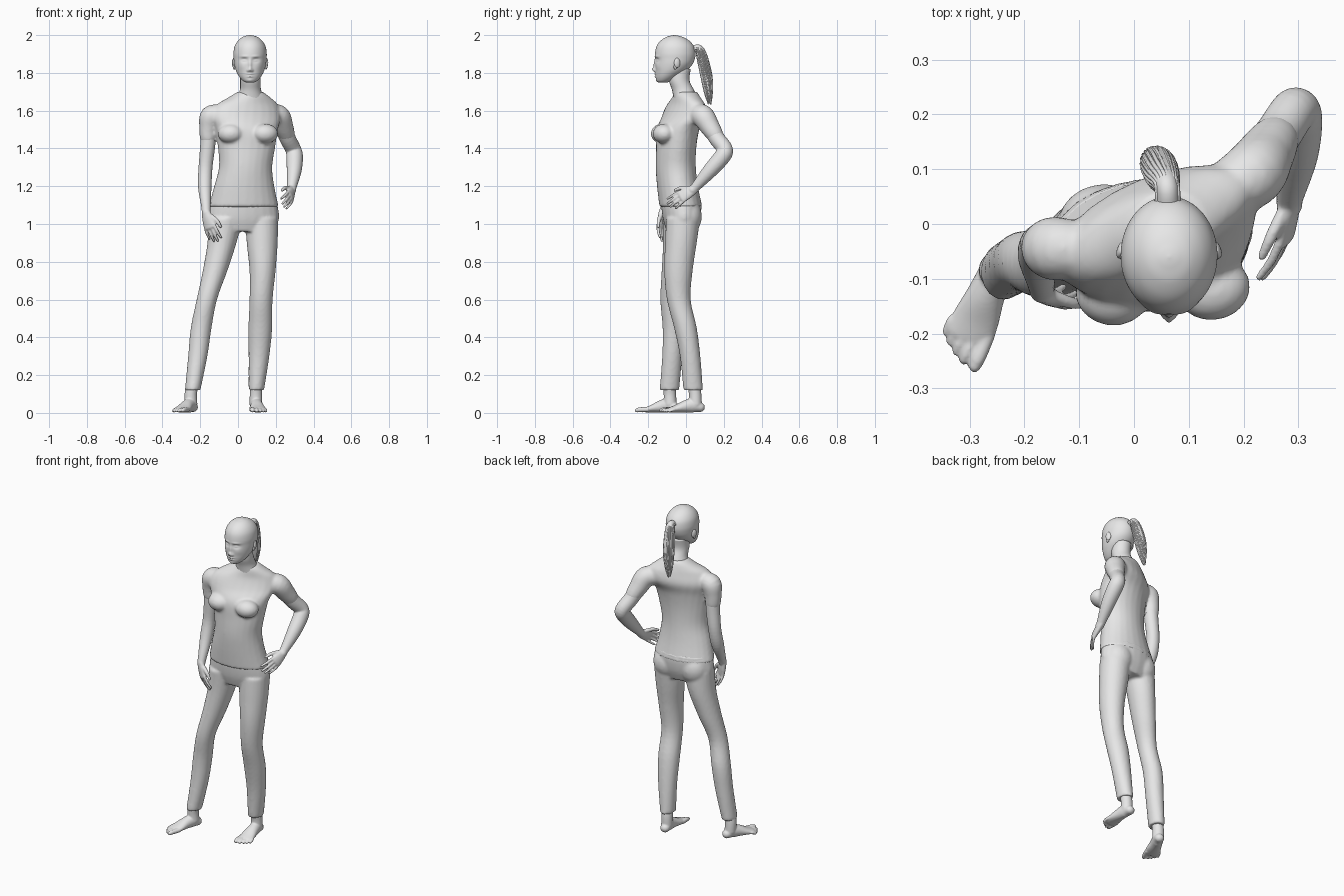
import bpy, bmesh, math, random
from mathutils import Vector, Matrix

random.seed(4)
grey = bpy.data.materials.new("plain grey")
grey.diffuse_color = (0.8, 0.8, 0.8, 1)


def spline(rows, steps):
    """Catmull-Rom through rows of numbers."""
    out = []
    for i in range(len(rows) - 1):
        p0, p1 = rows[max(i - 1, 0)], rows[i]
        p2, p3 = rows[i + 1], rows[min(i + 2, len(rows) - 1)]
        for k in range(steps):
            t = k / steps
            out.append([b + .5 * t * (c - a + t * (2 * a - 5 * b + 4 * c - d + t * (3 * (b - c) + d - a)))
                        for a, b, c, d in zip(p0, p1, p2, p3)])
    return out + [list(rows[-1])]


def tube(bm, rows, flat=False, ref=(1, .2, 0), n=24, steps=5):
    """Loft of ellipses; rows are x, y, z, half width, half depth, yaw in degrees.
    flat keeps rings level, otherwise they follow the path and the ends are rounded."""
    full = []
    for r in rows:
        r = list(r)
        full.append(r + [r[3], 0] if len(r) == 4 else r + [0] * (6 - len(r)))
    full = spline(full, steps)
    pts = [Vector(r[:3]) for r in full]
    rings = []
    for i, r in enumerate(full):
        if flat:
            a = math.radians(r[5])
            u, v = Vector((math.cos(a), math.sin(a), 0)), Vector((-math.sin(a), math.cos(a), 0))
            t = Vector((0, 0, 1))
        else:
            t = (pts[min(i + 1, len(pts) - 1)] - pts[max(i - 1, 0)]).normalized()
            u = Vector(ref)
            u = (u - t * u.dot(t)).normalized()
            v = t.cross(u)
        rings.append((pts[i], u * r[3], v * r[4], t, r[4]))
    if not flat:
        for end in (0, -1):
            p, u, v, t, rad = rings[end]
            sign = -1 if end == 0 else 1
            for a in (.5, 1.0, 1.45):
                ring = (p + t * sign * rad * math.sin(a), u * math.cos(a), v * math.cos(a), t, rad)
                rings.insert(0, ring) if end == 0 else rings.append(ring)
    loops = [[bm.verts.new(p + u * math.cos(6.283185 * k / n) + v * math.sin(6.283185 * k / n))
              for k in range(n)] for p, u, v, _, _ in rings]
    for a, b in zip(loops, loops[1:]):
        for k in range(n):
            bm.faces.new((a[k], a[(k + 1) % n], b[(k + 1) % n], b[k]))
    bm.faces.new(loops[0][::-1])
    bm.faces.new(loops[-1])


def blob(bm, loc, size, yaw=0):
    m = Matrix.Translation(loc) @ Matrix.Rotation(math.radians(yaw), 4, 'Z') @ Matrix.Diagonal((*size, 1))
    bmesh.ops.create_uvsphere(bm, u_segments=24, v_segments=14, radius=1, matrix=m)


def finish(name, bm, voxel=0, smooth=0):
    """Turn the bmesh into an object, optionally fusing its parts into one skin."""
    bmesh.ops.recalc_face_normals(bm, faces=bm.faces)
    for f in bm.faces:
        f.smooth = True
    me = bpy.data.meshes.new(name)
    bm.to_mesh(me)
    bm.free()
    me.materials.append(grey)
    ob = bpy.data.objects.new(name, me)
    bpy.context.collection.objects.link(ob)
    if voxel:
        m = ob.modifiers.new("fuse", 'REMESH')
        m.mode, m.voxel_size, m.use_smooth_shade = 'VOXEL', voxel, True
    if smooth:
        m = ob.modifiers.new("soften", 'SMOOTH')
        m.factor, m.iterations = .5, smooth
    return ob


# Shirt: torso, bust and two sleeves
bm = bmesh.new()
tube(bm, [(.03, -.027, 1.09, .187, .113, 5), (.033, -.045, 1.2, .16, .108, 6), (.04, -.054, 1.3, .142, .106, 7),
          (.045, -.052, 1.4, .152, .105, 9), (.045, -.042, 1.5, .17, .108, 14), (.042, -.012, 1.57, .195, .098, 22),
          (.05, .0, 1.63, .175, .08, 24), (.06, .002, 1.67, .115, .07, 18), (.065, .0, 1.7, .065, .06, 5)], flat=True)
blob(bm, (-.04, -.128, 1.478), (.068, .058, .052), -8)
blob(bm, (.145, -.118, 1.478), (.068, .058, .052), 12)
tube(bm, [(-.09, -.045, 1.58, .05), (-.142, -.045, 1.57, .059), (-.157, -.042, 1.51, .049), (-.159, -.04, 1.46, .044)])
tube(bm, [(.15, .05, 1.58, .05), (.213, .088, 1.572, .06), (.24, .126, 1.515, .053), (.256, .152, 1.475, .046)])
finish("shirt", bm, .008, 6)

# Trousers: pelvis, seat and two legs
bm = bmesh.new()
tube(bm, [(.03, -.026, 1.13, .172, .106, 5), (.03, -.024, 1.08, .184, .105, 5), (.03, -.024, 1.02, .186, .096, 5),
          (.032, -.026, .96, .145, .075, 5)], flat=True)
blob(bm, (-.055, -.005, 1.04), (.085, .078, .095))
blob(bm, (.12, .008, 1.04), (.085, .076, .095))
tube(bm, [(-.065, -.035, 1.03, .09, .09), (-.085, -.038, .9, .077, .084), (-.122, -.058, .75, .065, .071),
          (-.165, -.08, .6, .054, .056), (-.195, -.068, .45, .055, .056), (-.213, -.073, .3, .051, .053),
          (-.24, -.088, .12, .041, .052)], flat=True)
tube(bm, [(.125, -.015, 1.03, .088, .09), (.128, -.027, .9, .082, .084), (.13, -.04, .75, .069, .075),
          (.122, -.038, .6, .061, .063), (.118, -.003, .45, .063, .06), (.111, .022, .3, .055, .054),
          (.097, .038, .12, .041, .052)], flat=True)
finish("trousers", bm, .008, 5)


# Hands: palm, four curled fingers and a thumb
def hand(bm, wrist, along, side, curl):
    w, d, s, c = (Vector(v) for v in (wrist, along, side, curl))
    d.normalize()
    s = (s - d * s.dot(d)).normalized()
    at = lambda l, x, k=0: tuple(w + d * l + s * x + c * k)
    tube(bm, [(*at(-.01, 0), .024, .019), (*at(.03, 0), .032, .018), (*at(.075, 0), .037, .013)], ref=s, n=16)
    for x, l, r in ((.029, .068, .0088), (.01, .08, .0092), (-.009, .074, .0088), (-.028, .056, .008)):
        tube(bm, [(*at(.07, x), r), (*at(.07 + l * .55, x * 1.15, .012), r * .95), (*at(.07 + l, x * 1.25, .032), r * .75)],
             ref=s, n=10)
    tube(bm, [(*at(.012, .016, .004), .013), (*at(.05, .045, .014), .011), (*at(.085, .055, .024), .008)], ref=s, n=10)


# Bare arms, one hanging and one with the hand on the hip
bm = bmesh.new()
tube(bm, [(-.155, -.042, 1.52, .042), (-.16, -.038, 1.42, .04), (-.172, -.038, 1.3, .037), (-.176, -.06, 1.2, .036),
          (-.17, -.105, 1.1, .026), (-.168, -.122, 1.06, .023)])
hand(bm, (-.168, -.125, 1.055), (.25, -.12, -.95), (.8, -.5, .1), (.4, .7, -.1))
finish("hanging_arm", bm, .0045, 3)
bm = bmesh.new()
tube(bm, [(.235, .125, 1.52, .045), (.262, .162, 1.455, .043), (.292, .206, 1.395, .042), (.3, .19, 1.355, .044),
          (.297, .125, 1.28, .039), (.285, .05, 1.195, .025), (.284, .035, 1.18, .024)])
hand(bm, (.284, .04, 1.183), (-.1, -.85, -.5), (-.35, -.4, .8), (-.9, -.1, -.3))
finish("bent_arm", bm, .0045, 3)


# Bare feet: ankle, sole and five toes, big toe on the given side
def foot(name, heel, along, side, shin):
    h, d, s = Vector((*heel, 0)), Vector((*along, 0)).normalized(), Vector((*side, 0)).normalized()
    at = lambda l, x, z: tuple(h + d * l + s * x + Vector((0, 0, z)))
    bm = bmesh.new()
    tube(bm, [(*at(.026, 0, .03), .028, .026), (*at(.06, 0, .04), .032, .038), (*at(.1, 0, .035), .035, .033),
              (*at(.15, .002, .023), .043, .021), (*at(.185, .002, .016), .044, .014)], ref=s)
    tube(bm, [(*shin, .16, .032), (*at(.052, 0, .1), .033), (*at(.05, 0, .045), .034)])
    for x, l, r in ((.034, .228, .0135), (.012, .226, .0105), (-.006, .217, .0095), (-.022, .206, .009), (-.036, .193, .009)):
        tube(bm, [(*at(.165, x, .018), r), (*at(l - .02, x * 1.05, .017), r), (*at(l, x * 1.05, r), r * .85)], ref=s, n=12)
    finish(name, bm, .0045, 3)


foot("forward_foot", (-.228, -.038), (-.42, -.91), (.91, -.42), (-.24, -.088))
foot("rear_foot", (.09, .1), (.1, -1), (-1, -.1), (.097, .038))

# Neck
bm = bmesh.new()
tube(bm, [(.064, -.035, 1.82, .053, .06), (.066, -.036, 1.76, .053, .055), (.066, -.016, 1.71, .056, .058),
          (.063, .0, 1.66, .075, .065)], flat=True)
finish("neck", bm)

# Head: rings of height, front, back, half width, then sculpted features
bm = bmesh.new()
rings = [(1.748, -.14, -.1, .016), (1.755, -.152, -.082, .034), (1.77, -.158, -.055, .05), (1.79, -.161, -.025, .064),
         (1.815, -.162, .008, .076), (1.845, -.163, .034, .084), (1.875, -.164, .047, .087), (1.905, -.164, .05, .088),
         (1.94, -.156, .042, .082), (1.968, -.137, .02, .066), (1.988, -.108, -.012, .043), (1.997, -.08, -.04, .02),
         (2.0, -.062, -.058, .002)]
tube(bm, [(.064, (f + b) / 2, z, w, (b - f) / 2) for z, f, b, w in rings], flat=True, n=128, steps=7)
features = [(0, 1.842, .009, .026, .008), (0, 1.817, .011, .011, .015), (.012, 1.812, .006, .007, .006),
            (.031, 1.868, .018, .011, -.011), (.031, 1.866, .012, .005, .007), (.031, 1.887, .022, .006, .004),
            (0, 1.793, .018, .005, .006), (0, 1.781, .015, .005, .006), (0, 1.787, .02, .002, -.003),
            (0, 1.76, .016, .011, .004), (.045, 1.835, .02, .02, .003)]
for v in bm.verts:
    if v.co.y < -.07:
        dx, z = abs(v.co.x - .064), v.co.z
        v.co.y -= sum(a * math.exp(-((dx - x) / sx) ** 2 - ((z - h) / sz) ** 2) for x, h, sx, sz, a in features)
finish("head", bm)

# Ears
bm = bmesh.new()
for s in (-1, 1):
    blob(bm, (.064 + s * .086, -.047, 1.853), (.009, .017, .026), s * 20)
    blob(bm, (.064 + s * .084, -.056, 1.832), (.007, .01, .014), s * 20)
finish("ears", bm)

# Ponytail: core with loose strands around it
bm = bmesh.new()
path = [(.062, .04, 1.925, .02), (.06, .07, 1.928, .02), (.052, .088, 1.87, .029), (.044, .108, 1.78, .031),
        (.036, .118, 1.7, .022), (.03, .124, 1.645, .008)]
tube(bm, path)
for i in range(22):
    a, cut = i * 2 * math.pi / 22, random.uniform(-.012, .02)
    tube(bm, [(x + .95 * r * math.cos(a + k * .1), y + .95 * r * math.sin(a + k * .1), z + cut * k / 5, .0052 - .0005 * k)
              for k, (x, y, z, r) in enumerate(path)], n=6, steps=4)
finish("ponytail", bm)
